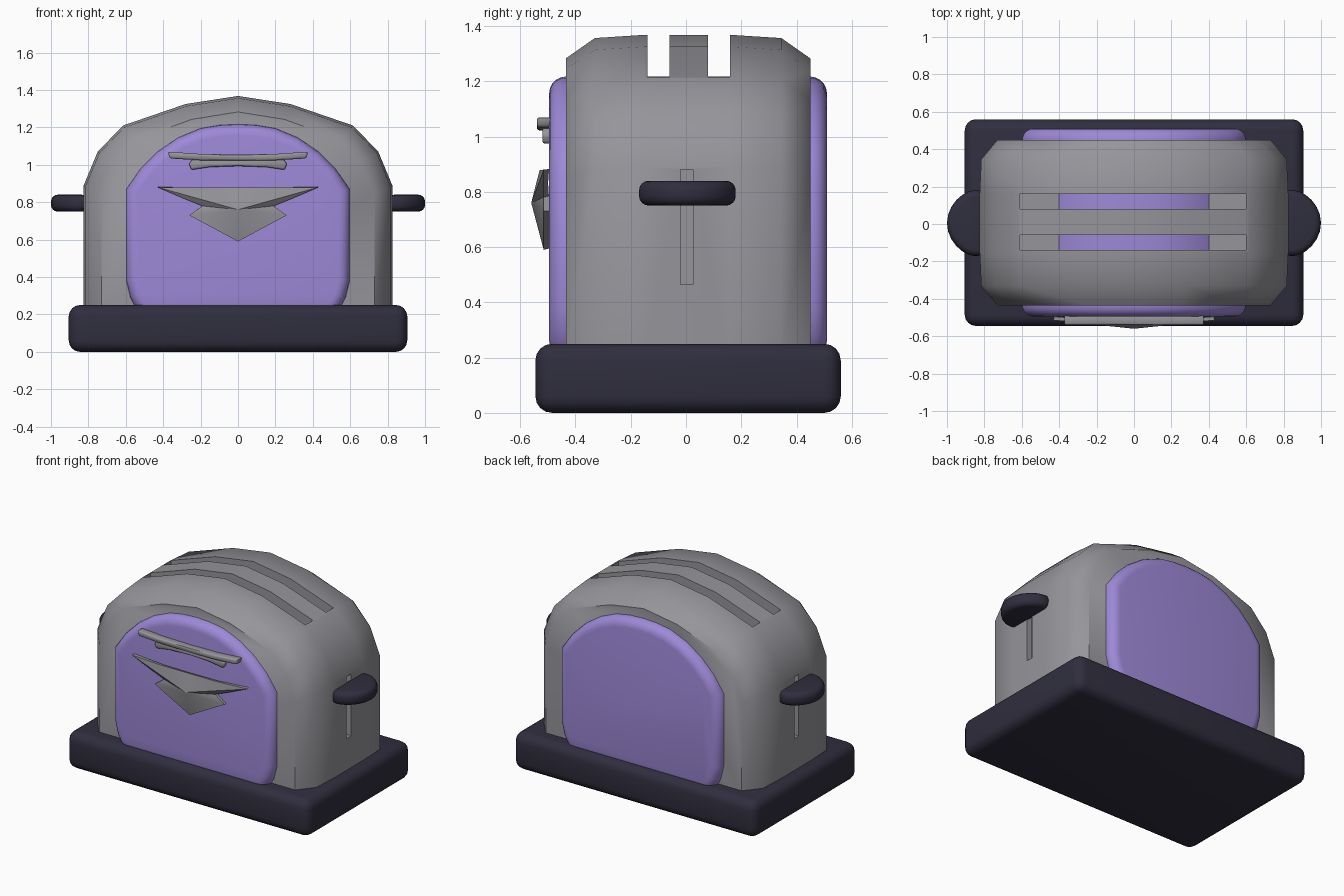
import bpy
import bmesh
from math import radians, pi, cos, sin

cube = bpy.data.objects.get("Cube")
if cube:
    bpy.data.objects.remove(cube, do_unlink=True)


def material(name, rgb):
    mat = bpy.data.materials.new(name)
    mat.use_nodes = True
    mat.diffuse_color = (*rgb, 1)
    mat.node_tree.nodes["Principled BSDF"].inputs["Base Color"].default_value = (*rgb, 1)
    return mat


grey = material("metal grey", (0.30, 0.30, 0.325))
purple = material("panel purple", (0.34, 0.25, 0.68))
dark = material("dark plastic", (0.029, 0.027, 0.048))


def mirrored(half):
    """Close a half outline, given from bottom to top, across x = 0."""
    return half + [(-x, z) for x, z in reversed(half) if abs(x) > 1e-6]


def make(name, rings, mat):
    """Loft rings of equal length and cap both ends."""
    bm = bmesh.new()
    loops = [[bm.verts.new(p) for p in ring] for ring in rings]
    n = len(loops[0])
    for a, b in zip(loops, loops[1:]):
        for i in range(n):
            j = (i + 1) % n
            bm.faces.new((a[i], a[j], b[j], b[i]))
    bm.faces.new(loops[0])
    bm.faces.new(loops[-1])
    return finish(name, bm, mat)


def finish(name, bm, mat):
    bmesh.ops.recalc_face_normals(bm, faces=bm.faces)
    mesh = bpy.data.meshes.new(name)
    bm.to_mesh(mesh)
    bm.free()
    mesh.materials.append(mat)
    ob = bpy.data.objects.new(name, mesh)
    bpy.context.collection.objects.link(ob)
    return ob


def box(name, lo, hi, mat):
    rings = [[(lo[0], lo[1], z), (hi[0], lo[1], z), (hi[0], hi[1], z), (lo[0], hi[1], z)]
             for z in (lo[2], hi[2])]
    return make(name, rings, mat)


def slab(name, outline, y0, y1, mat):
    return make(name, [[(x, y, z) for x, z in outline] for y in (y0, y1)], mat)


def activate(ob):
    bpy.ops.object.select_all(action='DESELECT')
    ob.select_set(True)
    bpy.context.view_layer.objects.active = ob


def modify(ob, kind, **settings):
    mod = ob.modifiers.new(kind.title(), kind)
    for key, value in settings.items():
        setattr(mod, key, value)
    activate(ob)
    bpy.ops.object.modifier_apply(modifier=mod.name)


def bevel(ob, width, segments, limit=50):
    modify(ob, 'BEVEL', width=width, segments=segments,
           limit_method='ANGLE', angle_limit=radians(limit))


def smooth(ob, angle=45):
    activate(ob)
    bpy.ops.object.shade_smooth_by_angle(angle=radians(angle))


# Base tray
base = box("base", (-0.905, -0.545, 0), (0.905, 0.56, 0.25), dark)
bevel(base, 0.06, 4)
smooth(base)

# Body shell: arched outline lofted front to back with drawn-in ends
arch = mirrored([(0.825, 0.2), (0.825, 0.89), (0.75, 1.07), (0.615, 1.21), (0.28, 1.325), (0, 1.368)])
stations = [(-0.435, 0.885, 0.927), (-0.33, 0.99, 0.99), (-0.15, 1, 1),
            (0.16, 1, 1), (0.345, 0.99, 0.99), (0.45, 0.885, 0.927)]
body = make("body", [[(x * sx, y, 0.2 + (z - 0.2) * sz) for x, z in arch]
                     for y, sx, sz in stations], grey)

# Bread slots and lever grooves cut from the body
cutters = [box("slot_cutter", (-0.61, y, 1.09), (0.6, y + 0.08, 1.6), grey) for y in (-0.14, 0.08)]
for side in (-1, 1):
    xs = sorted((side * 0.79, side * 0.9))
    cutters.append(box("groove_cutter", (xs[0], -0.02, 0.465), (xs[1], 0.025, 0.88), grey))
for cutter in cutters:
    modify(body, 'BOOLEAN', object=cutter, operation='DIFFERENCE', solver='EXACT')
    bpy.data.objects.remove(cutter, do_unlink=True)
smooth(body, 50)

# Coloured core that shows as front and back panels and inside the slots
core_outline = mirrored([(0.53, 0.2), (0.575, 0.29), (0.597, 0.38), (0.597, 0.87), (0.52, 0.98),
                         (0.43, 1.07), (0.32, 1.145), (0.2, 1.195), (0.1, 1.212), (0, 1.217)])
core = slab("side_panels", core_outline, -0.495, 0.51, purple)
bevel(core, 0.06, 5, 60)
smooth(core)

# Lever handles on both ends
for side, name in ((1, "left_handle"), (-1, "right_handle")):
    tip = [(0.8, -0.17)]
    for i in range(13):
        a = -pi / 2 + pi * i / 12
        tip.append((0.86 + 0.14 * cos(a) ** 1.3 if abs(cos(a)) > 1e-6 else 0.86, 0.005 + 0.175 * sin(a)))
    tip.append((0.8, 0.18))
    handle = make(name, [[(side * x, y, z) for x, y in tip] for z in (0.75, 0.84)], dark)
    bevel(handle, 0.035, 4, 60)
    smooth(handle, 60)

# Upper trim bar with a shorter strip below it
bar = slab("trim_bar", mirrored([(0, 1.022), (0.2, 1.024), (0.365, 1.034), (0.375, 1.07),
                                 (0.2, 1.058), (0, 1.055)]), -0.54, -0.485, grey)
strip = slab("trim_strip", mirrored([(0, 0.993), (0.15, 0.988), (0.25, 0.973), (0.262, 1.005),
                                     (0.24, 1.035), (0, 1.03)]), -0.52, -0.485, grey)
for ob in (bar, strip):
    bevel(ob, 0.01, 2)
    smooth(ob)

# Arrow badge: a thin faceted shell rising to a peak
bm = bmesh.new()
edge = mirrored([(0, 0.59), (0.26, 0.73), (0.19, 0.78), (0.29, 0.82), (0.43, 0.88), (0.2, 0.878), (0, 0.878)])
rim = [bm.verts.new((x, -0.515 - 0.015 * (z > 0.87) * (abs(x) < 0.3), z)) for x, z in edge]
# The mirrored outline doubles back to the first centre point
peak = bm.verts.new((0, -0.56, 0.76))
for a, b in zip(rim, rim[1:] + rim[:1]):
    bm.faces.new((a, b, peak))
badge = finish("arrow_badge", bm, grey)
modify(badge, 'SOLIDIFY', thickness=0.02, offset=-1)
smooth(badge, 35)
